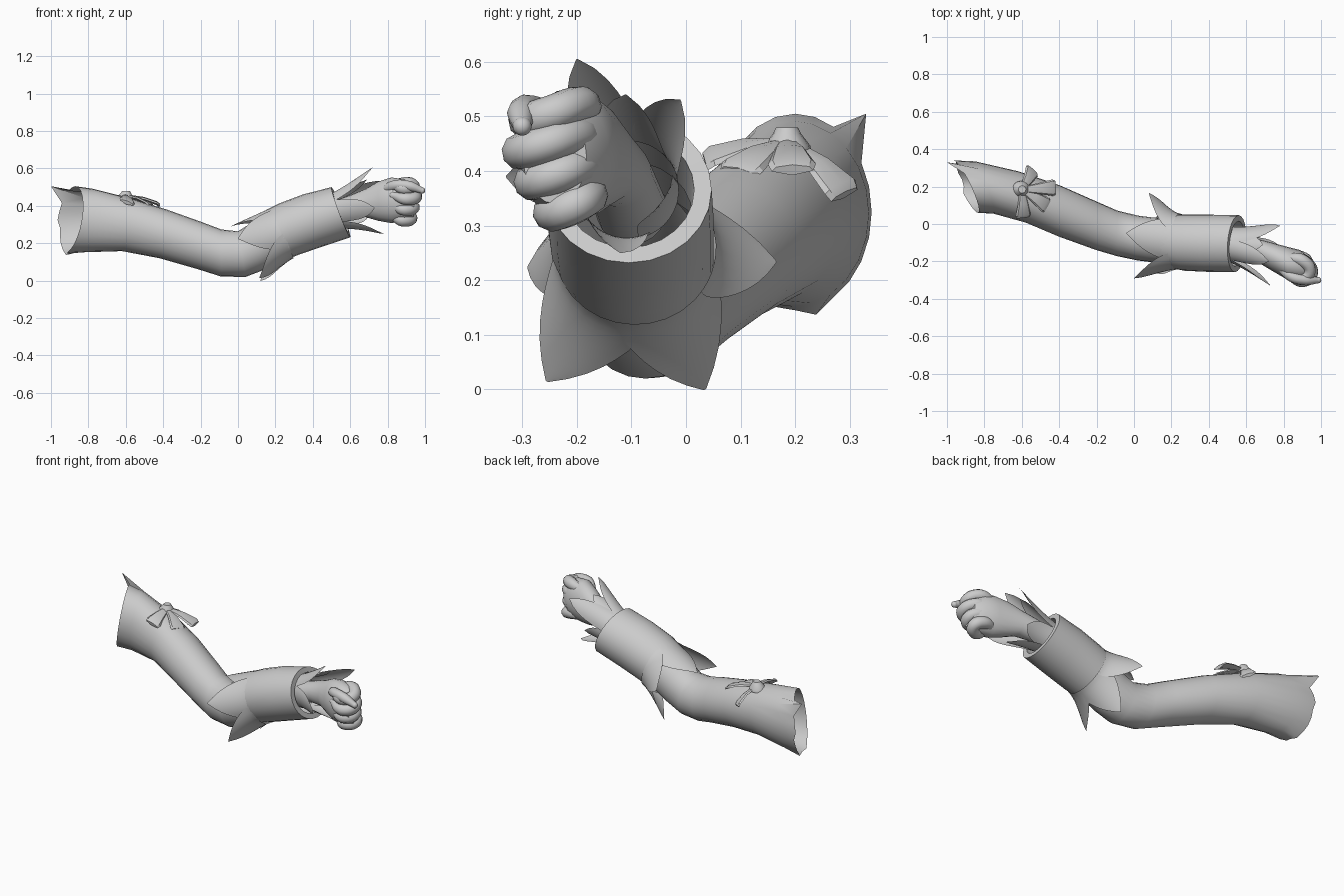
import bpy, bmesh, math
from math import sin, cos, radians, pi
from mathutils import Vector

old = bpy.data.objects.get("Cube")
if old:
    bpy.data.objects.remove(old, do_unlink=True)

grey = bpy.data.materials.new("plain_grey")
grey.use_nodes = True
colour = (0.6, 0.6, 0.6, 1)
grey.diffuse_color = colour
grey.node_tree.nodes["Principled BSDF"].inputs["Base Color"].default_value = colour


def finish(name, bm, angle=40):
    mesh = bpy.data.meshes.new(name)
    bmesh.ops.recalc_face_normals(bm, faces=bm.faces)
    bm.to_mesh(mesh)
    bm.free()
    mesh.materials.append(grey)
    ob = bpy.data.objects.new(name, mesh)
    bpy.context.collection.objects.link(ob)
    bpy.ops.object.select_all(action='DESELECT')
    ob.select_set(True)
    bpy.context.view_layer.objects.active = ob
    bpy.ops.object.shade_smooth_by_angle(angle=radians(angle))


def section(s, a):
    """Point at angle a on an ellipse; s = x, y, z, half y, half z, lean by z, lean by y."""
    x, y, z, ry, rz, lz, ly = s
    return Vector((x + lz * sin(a) + ly * cos(a), y + ry * cos(a), z + rz * sin(a)))


def bridge(bm, rows, closed):
    for lower, upper in zip(rows, rows[1:]):
        n = len(lower)
        for i in range(n if closed else n - 1):
            j = (i + 1) % n
            bm.faces.new((lower[i], lower[j], upper[j], upper[i]))


def loft(name, sections, sides=24, cap=False, tweak=None):
    bm = bmesh.new()
    rows = [[bm.verts.new(section(s, 2 * pi * i / sides)) for i in range(sides)] for s in sections]
    bridge(bm, rows, True)
    if cap:
        bm.faces.new(rows[-1])
    if tweak:
        tweak(rows)
    finish(name, bm)


def leaf(name, surface, tip, angle, half, reach, power, bend):
    """Pointed leaf that leaves a tube surface and bends out to its tip."""
    bm = bmesh.new()
    mid = radians(angle)
    offset = Vector(tip) - surface(0, mid)
    rows = []
    for r in range(11):
        t = r / 10
        width = radians(half) * max(1 - t ** power, 0.02)
        rows.append([bm.verts.new(surface(reach * (1 - t), mid + width * (c / 4 - 1)) + offset * t ** bend)
                     for c in range(9)])
    bridge(bm, rows, False)
    finish(name, bm, 60)


def finger(name, points, radius):
    """Rounded bent tube through a few points."""
    data = bpy.data.curves.new(name, 'CURVE')
    data.dimensions = '3D'
    data.bevel_depth = radius
    data.bevel_resolution = 3
    data.resolution_u = 6
    data.use_fill_caps = True
    spline = data.splines.new('BEZIER')
    spline.bezier_points.add(len(points) - 1)
    for bp, p in zip(spline.bezier_points, points):
        bp.co = p
        bp.handle_left_type = bp.handle_right_type = 'AUTO'
    spline.bezier_points[0].radius = 0.8
    spline.bezier_points[-1].radius = 0.6
    ob = bpy.data.objects.new(name, data)
    bpy.context.collection.objects.link(ob)
    mesh = bpy.data.meshes.new_from_object(ob.evaluated_get(bpy.context.evaluated_depsgraph_get()))
    bpy.data.objects.remove(ob)
    bm = bmesh.new()
    bm.from_mesh(mesh)
    # round fingertip
    tip = bmesh.ops.create_uvsphere(bm, u_segments=12, v_segments=8, radius=radius * 0.62)
    bmesh.ops.translate(bm, verts=tip["verts"], vec=Vector(points[-1]))
    finish(name, bm, 60)


# Upper sleeve, cut at a slant at the shoulder with two pulled-out corners
def shoulder_corners(rows):
    for v in rows[0][18:]:
        v.co.x += 0.02
    rows[0][3].co = (-1, 0.33, 0.505)
    rows[0][19].co = (-0.92, 0.238, 0.137)


loft("upper_sleeve", [
    (-0.90, 0.200, 0.325, 0.140, 0.180, 0.03, -0.065),
    (-0.80, 0.195, 0.322, 0.140, 0.170, 0.02, -0.05),
    (-0.60, 0.145, 0.300, 0.137, 0.142, 0.02, -0.02),
    (-0.40, 0.070, 0.250, 0.138, 0.130, 0.02, 0),
    (-0.20, -0.010, 0.186, 0.130, 0.126, 0.01, 0),
    (-0.09, -0.050, 0.148, 0.122, 0.126, 0, 0),
    (0.02, -0.075, 0.142, 0.120, 0.122, -0.02, 0),
    (0.10, -0.085, 0.180, 0.120, 0.122, -0.04, 0),
    (0.24, -0.095, 0.255, 0.120, 0.115, -0.05, 0)], tweak=shoulder_corners)

# Forearm sleeve with a thick cuff lip and hollow inside
loft("forearm_sleeve", [
    (0.17, -0.090, 0.230, 0.140, 0.132, -0.05, 0),
    (0.27, -0.100, 0.275, 0.150, 0.138, -0.05, 0),
    (0.40, -0.103, 0.322, 0.153, 0.140, -0.05, 0),
    (0.55, -0.105, 0.366, 0.152, 0.134, -0.05, 0.01),
    (0.55, -0.105, 0.366, 0.120, 0.106, -0.04, 0.01),
    (0.40, -0.103, 0.315, 0.115, 0.102, -0.04, 0)])


def sleeve_surface(u, a):
    return section((0.13 + 0.39 * u, -0.088 - 0.017 * u, 0.214 + 0.149 * u,
                    0.144 + 0.014 * u, 0.137 + 0.008 * u, -0.05, 0), a)


# Five pointed leaves flaring around the elbow
for name, tip, angle in [("top", (-0.04, -0.05, 0.29), 85), ("front", (0.0, -0.29, 0.225), 165),
                         ("back", (0.08, 0.165, 0.235), 15), ("low_front", (0.115, -0.255, 0.015), 232),
                         ("low_back", (0.12, 0.035, 0.0), 305)]:
    leaf("elbow_leaf_" + name, sleeve_surface, tip, angle, 50, 0.3, 2.6, 1.7)


# Frill of leaves around the wrist
def wrist_surface(u, a):
    return section((0.67 - 0.17 * u, -0.14 + 0.035 * u, 0.41 - 0.045 * u,
                    0.080 + 0.012 * u, 0.085 + 0.005 * u, -0.03, 0.01), a)


for name, tip, angle in [("top", (0.72, -0.20, 0.605), 108), ("back", (0.78, -0.01, 0.53), 45),
                         ("upper_back", (0.69, -0.11, 0.54), 78), ("front", (0.73, -0.33, 0.39), 180),
                         ("bottom", (0.78, -0.12, 0.25), 255), ("low_back", (0.70, -0.04, 0.35), 325)]:
    leaf("wrist_leaf_" + name, wrist_surface, tip, angle, 42, 1, 5, 1.5)

# Wrist and palm
loft("hand", [
    (0.42, -0.100, 0.330, 0.065, 0.065, 0, 0),
    (0.60, -0.125, 0.395, 0.062, 0.062, 0, 0),
    (0.68, -0.150, 0.415, 0.065, 0.075, 0, 0),
    (0.75, -0.180, 0.425, 0.077, 0.105, 0, 0),
    (0.82, -0.210, 0.430, 0.088, 0.122, 0, 0),
    (0.89, -0.225, 0.430, 0.085, 0.112, 0, 0),
    (0.94, -0.240, 0.425, 0.058, 0.085, 0, 0)], sides=20, cap=True)

# Curled fingers, the lower ones set further back, then the thumb lying across them
for i, name in enumerate(["index", "middle", "ring", "little"]):
    z = 0.512 - 0.056 * i
    k = 0.012 * abs(i - 1)
    y = (0, -0.012, 0.01, 0.045)[i]
    finger(name + "_finger", [(0.82, -0.185, 0.43 + (z - 0.43) * 0.9), (0.91 - k, -0.195 + y * 0.4, z + 0.01),
                              (0.95 - k, -0.255 + y, z - 0.01), (0.90 - k, -0.292 + y, z - 0.02),
                              (0.83, -0.27 + y, z)], 0.034)
finger("thumb", [(0.77, -0.21, 0.47), (0.84, -0.28, 0.51), (0.92, -0.30, 0.505), (0.984, -0.30, 0.482)], 0.028)

# Ornament on the upper sleeve: domed button and four flared tabs
centre = Vector((-0.60, 0.185, 0.45))
loft("ornament_button", [
    (-0.605, 0.185, 0.430, 0.045, 0.0, 0.048, 0),
    (-0.605, 0.185, 0.446, 0.043, 0.0, 0.046, 0),
    (-0.600, 0.185, 0.468, 0.026, 0.0, 0.028, 0),
    (-0.598, 0.185, 0.480, 0.020, 0.0, 0.020, 0)], sides=16, cap=True)
for name, tip in [("back", (-0.545, 0.290, 0.355)), ("inner", (-0.42, 0.195, 0.40)),
                  ("front", (-0.595, 0.035, 0.415)), ("front_inner", (-0.465, 0.095, 0.395))]:
    tip = Vector(tip)
    along = tip - centre
    side = along.cross(Vector((0.4, 0, 1))).normalized()
    up = side.cross(along).normalized() * 0.008
    bm = bmesh.new()
    rows = []
    for t, w, lift in [(0, 0.014, 0), (0.5, 0.030, 1.5), (0.9, 0.044, 1), (1, 0.038, 0)]:
        p = centre + along * t + up * lift
        rows.append([bm.verts.new(p + side * w * a + up * b)
                     for a, b in [(-1, 0), (-0.8, 1), (0, 1.5), (0.8, 1), (1, 0), (0, -1)]])
    bridge(bm, rows, True)
    bm.faces.new(rows[0])
    bm.faces.new(rows[-1])
    finish("ornament_tab_" + name, bm, 30)
